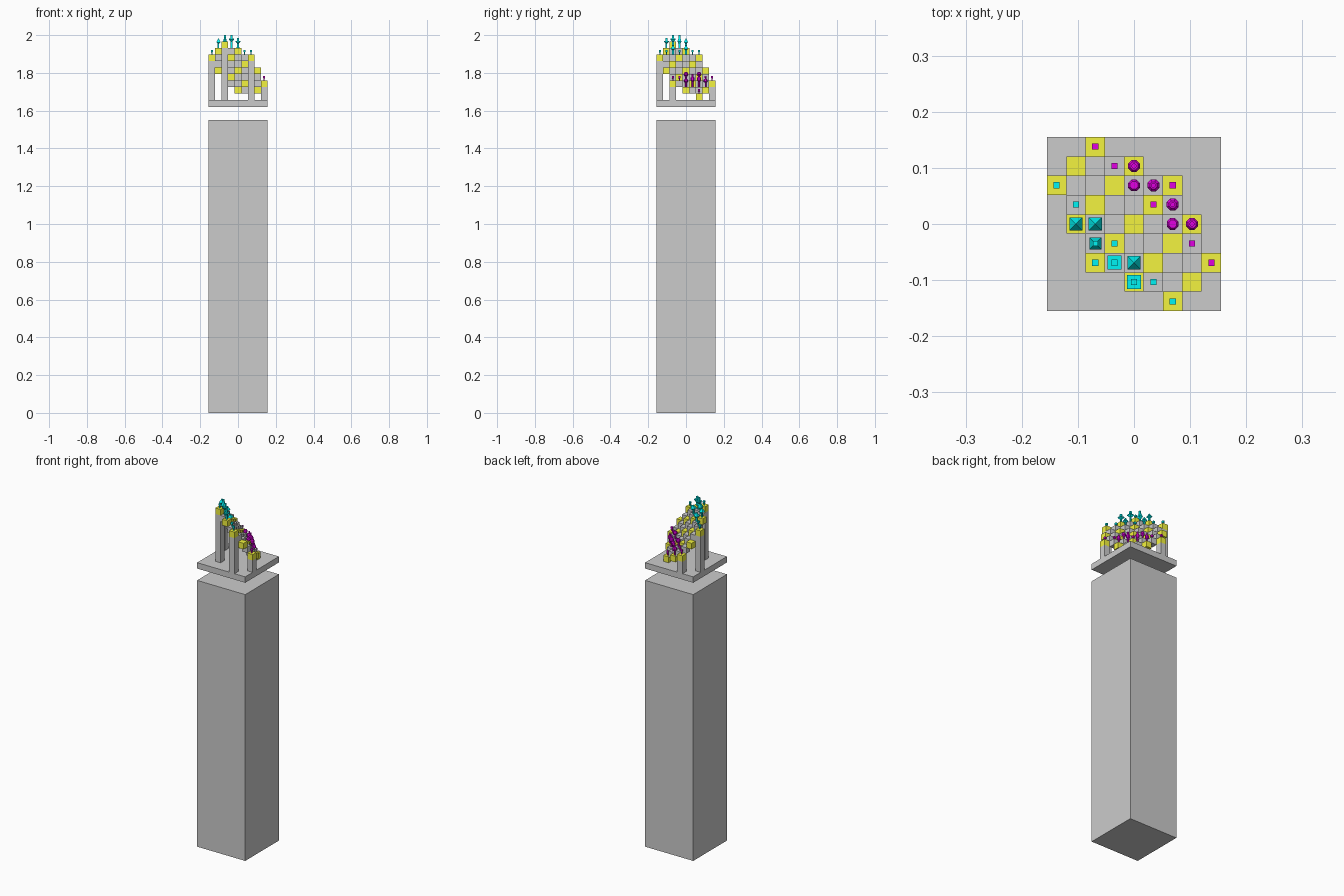
import bpy, bmesh, math

if "Cube" in bpy.data.objects:
    bpy.data.objects.remove(bpy.data.objects["Cube"])

U = 2 / 58          # edge of one board cube


def material(name, rgb):
    m = bpy.data.materials.new(name)
    m.diffuse_color = (*rgb, 1)
    m.use_nodes = True
    m.node_tree.nodes["Principled BSDF"].inputs["Base Color"].default_value = m.diffuse_color
    return m


YELLOW = material("yellow", (0.9, 0.9, 0.05))
CYAN = material("cyan", (0.0, 0.9, 0.9))
MAGENTA = material("magenta", (0.75, 0.0, 0.75))


def finish(bm, name, mat=None):
    bmesh.ops.recalc_face_normals(bm, faces=bm.faces)
    me = bpy.data.meshes.new(name)
    bm.to_mesh(me)
    bm.free()
    ob = bpy.data.objects.new(name, me)
    bpy.context.collection.objects.link(ob)
    if mat:
        me.materials.append(mat)
    return ob


def box(name, x, y, z0, z1, width=1, mat=None):
    """Square box, all measures in cube units."""
    bm = bmesh.new()
    bmesh.ops.create_cube(bm, size=1)
    for v in bm.verts:
        v.co.x = (v.co.x * width + x) * U
        v.co.y = (v.co.y * width + y) * U
        v.co.z = (z0 + (v.co.z + 0.5) * (z1 - z0)) * U
    return finish(bm, name, mat)


def turned(name, cell, profile, sides, mat):
    """Faceted piece from (half width, height) pairs, standing on a cell."""
    x, y = cell
    base = cube_top(x, y)
    bm = bmesh.new()
    rings = []
    for w, h in profile:
        r = w / math.cos(math.pi / sides)
        ring = []
        for s in range(sides):
            a = (s + 0.5) * 2 * math.pi / sides
            ring.append(bm.verts.new(((x + r * math.cos(a)) * U,
                                      (y + r * math.sin(a)) * U, (base + h) * U)))
        rings.append(ring)
    for lo, hi in zip(rings, rings[1:]):
        for s in range(sides):
            t = (s + 1) % sides
            bm.faces.new((lo[s], lo[t], hi[t], hi[s]))
    bm.faces.new(rings[0][::-1])
    bm.faces.new(rings[-1])
    bmesh.ops.remove_doubles(bm, verts=bm.verts, dist=1e-5)
    return finish(bm, name, mat)


def cube_top(i, j):
    return 53 - i - j


# pedestal and floating plate
box("pedestal", 0, 0, 0, 45, 9)
box("plate", 0, 0, 47, 48, 9)

# stepped board: hexagon of cubes plus six corner cubes on pillars
corners = [(-2, 4), (-4, 2), (2, 2), (-2, -2), (4, -2), (2, -4)]
cells = [(i, j) for i in range(-3, 4) for j in range(-3, 4) if abs(i + j) <= 3]
for i, j in cells + corners:
    top = cube_top(i, j)
    yellow = (i - j) % 3 == 0
    box("board_cube", i, j, top - 1, top, 1, YELLOW if yellow else None)
    if (i, j) in corners and top > 49:
        box("pillar", i, j, 48, top - 1)

# pawns along the rim of each camp
PAWN = [(.09, 0), (.09, .35), (.16, .42), (.16, .72)]
for c in [(-4, 2), (-3, 1), (-1, -1), (-2, -2), (1, -3), (2, -4)]:
    turned("cyan_pawn", c, PAWN, 4, CYAN)
for c in [(-2, 4), (-1, 3), (2, 2), (1, 1), (3, -1), (4, -2)]:
    turned("magenta_pawn", c, PAWN, 4, MAGENTA)

# square cyan pieces
STEM = [(.12, 0), (.12, .7)]
PYRAMID = STEM + [(.34, .9), (0, 1.55)]
TRAY = STEM + [(.36, .95), (.36, 1.1), (.16, 1.1), (.16, 1.55)]
TALL_TRAY = [(.12, 0), (.12, 1), (.36, 1.3), (.36, 1.45), (.16, 1.45), (.16, 2)]
SPIRE = [(.12, 0), (.12, .6), (.31, 1.0), (.13, 1.6), (.13, 2)]
for c, p in [((-3, 0), PYRAMID), ((-2, 0), PYRAMID), ((0, -2), PYRAMID),
             ((0, -3), TRAY), ((-1, -2), TALL_TRAY), ((-2, -1), SPIRE)]:
    turned("cyan_piece", c, p, 4, CYAN)

# eight-sided magenta pieces
BULB = STEM + [(.3, .85), (.3, 1.1), (.2, 1.3)]
KNOB = BULB + [(.12, 1.3), (.12, 1.6)]
CROWN = [(.12, 0), (.12, .8), (.31, 1.1), (.31, 1.4), (.18, 1.6), (.12, 1.6), (.12, 2)]
for c, p in [((0, 2), BULB), ((2, 0), BULB), ((0, 3), KNOB),
             ((3, 0), KNOB), ((1, 2), CROWN), ((2, 1), CROWN)]:
    turned("magenta_piece", c, p, 8, MAGENTA)
